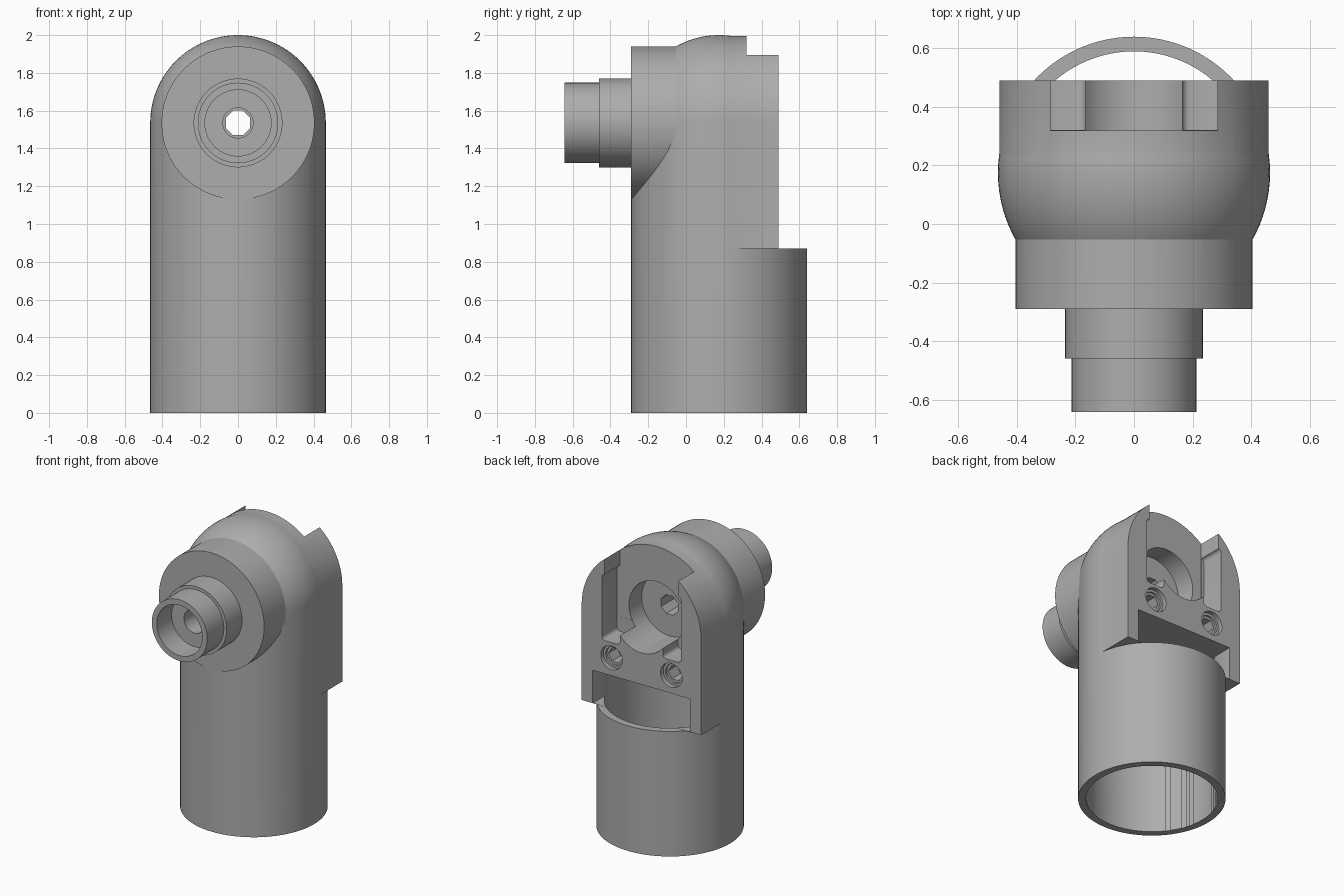
import bpy, bmesh, math
from mathutils import Matrix, Vector

old = bpy.data.objects.get("Cube")
if old:
    bpy.data.objects.remove(old, do_unlink=True)

grey = bpy.data.materials.new("plain_grey")
grey.use_nodes = True
GREY = (0.42, 0.42, 0.42, 1)
grey.diffuse_color = GREY
grey.node_tree.nodes["Principled BSDF"].inputs["Base Color"].default_value = GREY

R = 0.465      # stem radius
CY = 0.175     # stem axis in y
CZ = 1.535     # height of the cross bore axis
BACK = 0.49    # flat back face


def make(name, bm):
    bmesh.ops.recalc_face_normals(bm, faces=bm.faces)
    mesh = bpy.data.meshes.new(name)
    bm.to_mesh(mesh)
    bm.free()
    mesh.materials.append(grey)
    ob = bpy.data.objects.new(name, mesh)
    bpy.context.collection.objects.link(ob)
    return ob


def box(name, x0, x1, y0, y1, z0, z1):
    bm = bmesh.new()
    bmesh.ops.create_cube(bm, size=1)
    for v in bm.verts:
        v.co = Vector(((x0 + x1) / 2 + v.co.x * (x1 - x0),
                       (y0 + y1) / 2 + v.co.y * (y1 - y0),
                       (z0 + z1) / 2 + v.co.z * (z1 - z0)))
    return make(name, bm)


def rod(name, r, y0, y1, x=0, z=CZ, sides=96):
    """Cylinder lying along y."""
    bm = bmesh.new()
    mat = Matrix.Translation((x, (y0 + y1) / 2, z)) @ Matrix.Rotation(math.pi / 2, 4, 'X') \
        @ Matrix.Rotation(math.pi / sides, 4, 'Z')
    bmesh.ops.create_cone(bm, cap_ends=True, segments=sides, radius1=r, radius2=r,
                          depth=y1 - y0, matrix=mat)
    return make(name, bm)


def lathe(name, profile, mat, closed=False):
    """Turn an (r, h) profile about z, then place it."""
    bm = bmesh.new()
    vs = [bm.verts.new((r, 0, h)) for r, h in profile]
    es = [bm.edges.new(p) for p in zip(vs, vs[1:])]
    if closed:
        es.append(bm.edges.new((vs[-1], vs[0])))
    bmesh.ops.spin(bm, geom=vs + es, cent=(0, 0, 0), axis=(0, 0, 1),
                   angle=math.tau, steps=96, use_duplicate=False)
    bmesh.ops.remove_doubles(bm, verts=bm.verts, dist=1e-5)
    bm.transform(mat)
    return make(name, bm)


def combine(ob, other, op):
    mod = ob.modifiers.new(op, 'BOOLEAN')
    mod.operation, mod.solver, mod.object = op, 'EXACT', other
    bpy.ops.object.select_all(action='DESELECT')
    bpy.context.view_layer.objects.active = ob
    ob.select_set(True)
    bpy.ops.object.modifier_apply(modifier=mod.name)
    bpy.data.objects.remove(other, do_unlink=True)


# Round stem with a domed top
dome = [(R * math.cos(i * math.pi / 48), CZ + R * math.sin(i * math.pi / 48)) for i in range(24)]
body = lathe("elbow_body", [(0, 0), (R, 0)] + dome + [(0, CZ + R)],
             Matrix.Translation((0, CY, 0)))
combine(body, box("step_cut", -1, 1, BACK, 1, 0.87, 3), 'DIFFERENCE')

# Arched mounting block at the back
W = 0.46
bm = bmesh.new()
arch = [(W * math.cos(i * math.pi / 48), CZ + W * math.sin(i * math.pi / 48)) for i in range(49)]
face = bm.faces.new([bm.verts.new((x, CY, z)) for x, z in [(W, 0.87)] + arch + [(-W, 0.87)]])
ext = bmesh.ops.extrude_face_region(bm, geom=[face])
bmesh.ops.translate(bm, vec=(0, BACK - CY, 0),
                    verts=[g for g in ext["geom"] if isinstance(g, bmesh.types.BMVert)])
combine(body, make("mount_block", bm), 'UNION')

# Front collar
combine(body, rod("collar", 0.405, -0.291, CY), 'UNION')

# Stem bore and the slot that opens it to the back
bore = lathe("stem_bore", [(0, -0.1), (0.415, -0.1), (0.415, 1.1), (0, 1.1)],
             Matrix.Translation((0, CY, 0)))
combine(bore, box("slot", -0.375, 0.375, 0.25, 0.7, 0.871, 1.099), 'UNION')
# keep the rear tube wall whole below the step
combine(body, bore, 'DIFFERENCE')

# Back channel with wider side pockets, round socket and through hole
combine(body, box("channel", -0.285, 0.285, 0.32, 0.6, 1.43, 2.2), 'DIFFERENCE')
for s in (-1, 1):
    a, b = sorted((s * 0.165, s * 0.305))
    pocket = box("pocket", a, b, 0.321, 0.61, 1.33, 1.79)
    bev = pocket.modifiers.new("round", 'BEVEL')
    bev.width, bev.segments = 0.025, 4
    bev.limit_method = 'WEIGHT'
    weights = pocket.data.attributes.new("bevel_weight_edge", 'FLOAT', 'EDGE')
    for e in pocket.data.edges:
        p, q = (pocket.data.vertices[i].co for i in e.vertices)
        weights.data[e.index].value = float(abs(p.y - q.y) > 0.1)
    combine(body, pocket, 'DIFFERENCE')
combine(body, rod("socket", 0.215, 0.18, 0.62), 'DIFFERENCE')
combine(body, rod("through_hole", 0.07, -0.5, 0.4, sides=8), 'DIFFERENCE')

# Stepped screw holes below the channel
for s in (-1, 1):
    for r, depth, sides in ((0.083, 0.03, 48), (0.066, 0.045, 48), (0.055, 0.14, 6)):
        combine(body, rod("screw_hole", r, BACK - depth, 0.6, s * 0.23, 1.225, sides), 'DIFFERENCE')

# Stepped spout with an open cup and a hole in its floor
spout = lathe("spout", [(0.08, 0.28), (0.235, 0.28), (0.235, 0.46), (0.213, 0.46),
                        (0.213, 0.643), (0.175, 0.643), (0.175, 0.48), (0.08, 0.48)],
              Matrix.Translation((0, 0, CZ)) @ Matrix.Rotation(math.pi / 2, 4, 'X'), True)

for ob in (body, spout):
    bpy.ops.object.select_all(action='DESELECT')
    bpy.context.view_layer.objects.active = ob
    ob.select_set(True)
    bpy.ops.object.shade_smooth_by_angle(angle=math.radians(25))
